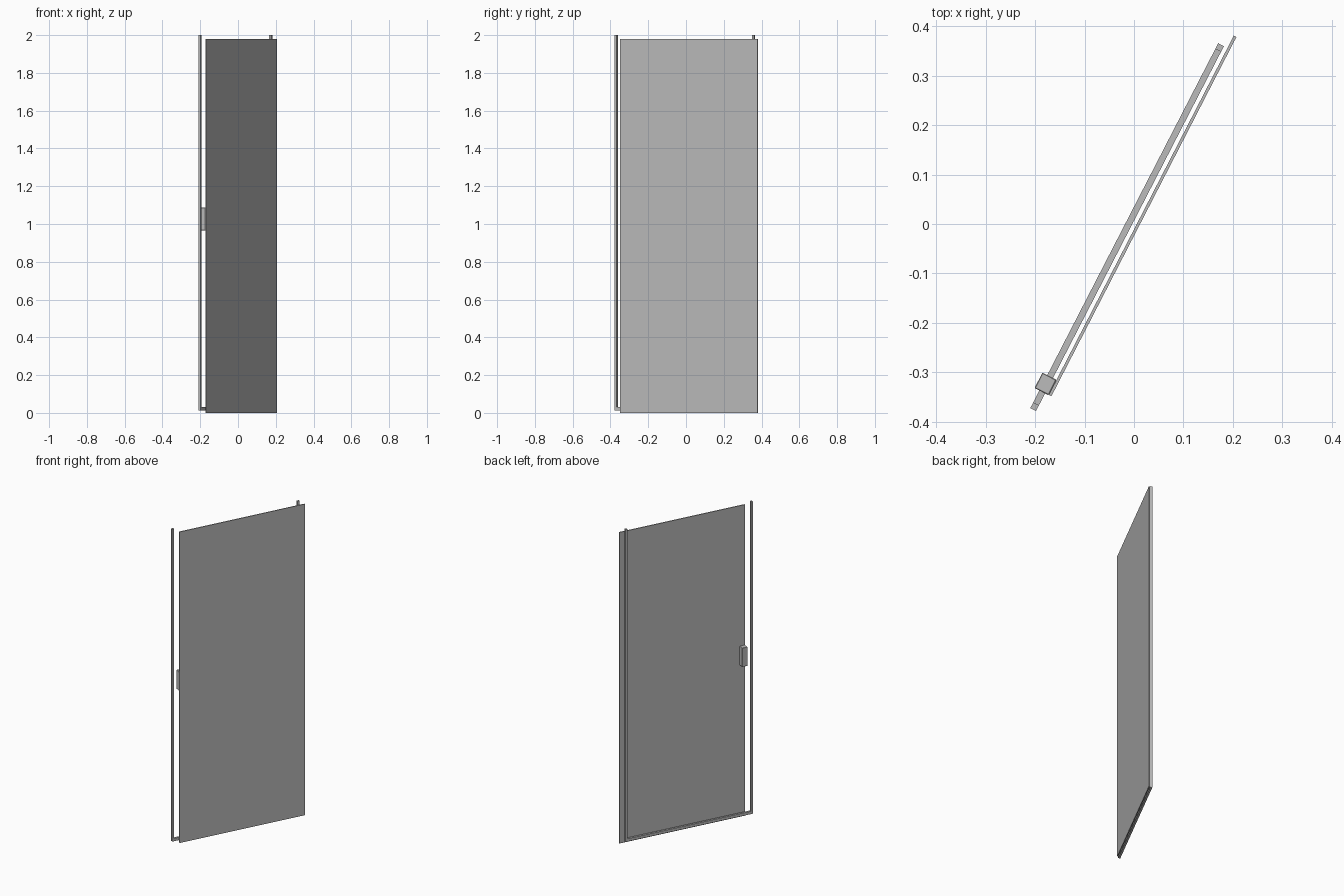
import bpy
from math import radians
from mathutils import Matrix

cube = bpy.data.objects.get("Cube")
if cube:
    bpy.data.objects.remove(cube, do_unlink=True)

# Single grey finish
GREY = (0.5, 0.5, 0.5, 1.0)
grey = bpy.data.materials.new("plain_grey")
grey.use_nodes = True
grey.diffuse_color = GREY
grey.node_tree.nodes["Principled BSDF"].inputs["Base Color"].default_value = GREY

# The whole door is built along x, then turned about the vertical axis
TURN = Matrix.Rotation(radians(62.75), 4, "Z")


def box(name, along, across, height):
    """Box from (min, max) ranges along the door, across it and upward."""
    ranges = (along, across, height)
    centre = [(lo + hi) / 2 for lo, hi in ranges]
    size = [hi - lo for lo, hi in ranges]
    bpy.ops.mesh.primitive_cube_add(size=1)
    ob = bpy.context.object
    ob.name = name
    ob.data.name = name
    ob.data.transform(TURN @ Matrix.Translation(centre) @ Matrix.Diagonal((*size, 1)))
    ob.data.materials.append(grey)
    return ob


# Frame: two upright posts joined by a bottom rail
START, END, POST = -0.427, 0.403, 0.013
DEPTH = (0.003, 0.016)
BASE, TOP = 0.012, 2.0
box("latch_post", (START, START + POST), DEPTH, (BASE, TOP))
box("hinge_post", (END - POST, END), DEPTH, (BASE, TOP))
box("bottom_rail", (START + POST, END - POST), DEPTH, (BASE, 0.03))

# Thin door panel standing just in front of the frame
box("door_panel", (-0.386, 0.431), (-0.011, -0.005), (0, 1.98))

# Handle block on the back of the panel, with softened edges
handle = box("handle", (-0.387, -0.352), (-0.005, 0.027), (0.966, 1.087))
bevel = handle.modifiers.new("soft_edges", "BEVEL")
bevel.width = 0.0015
bevel.segments = 1
